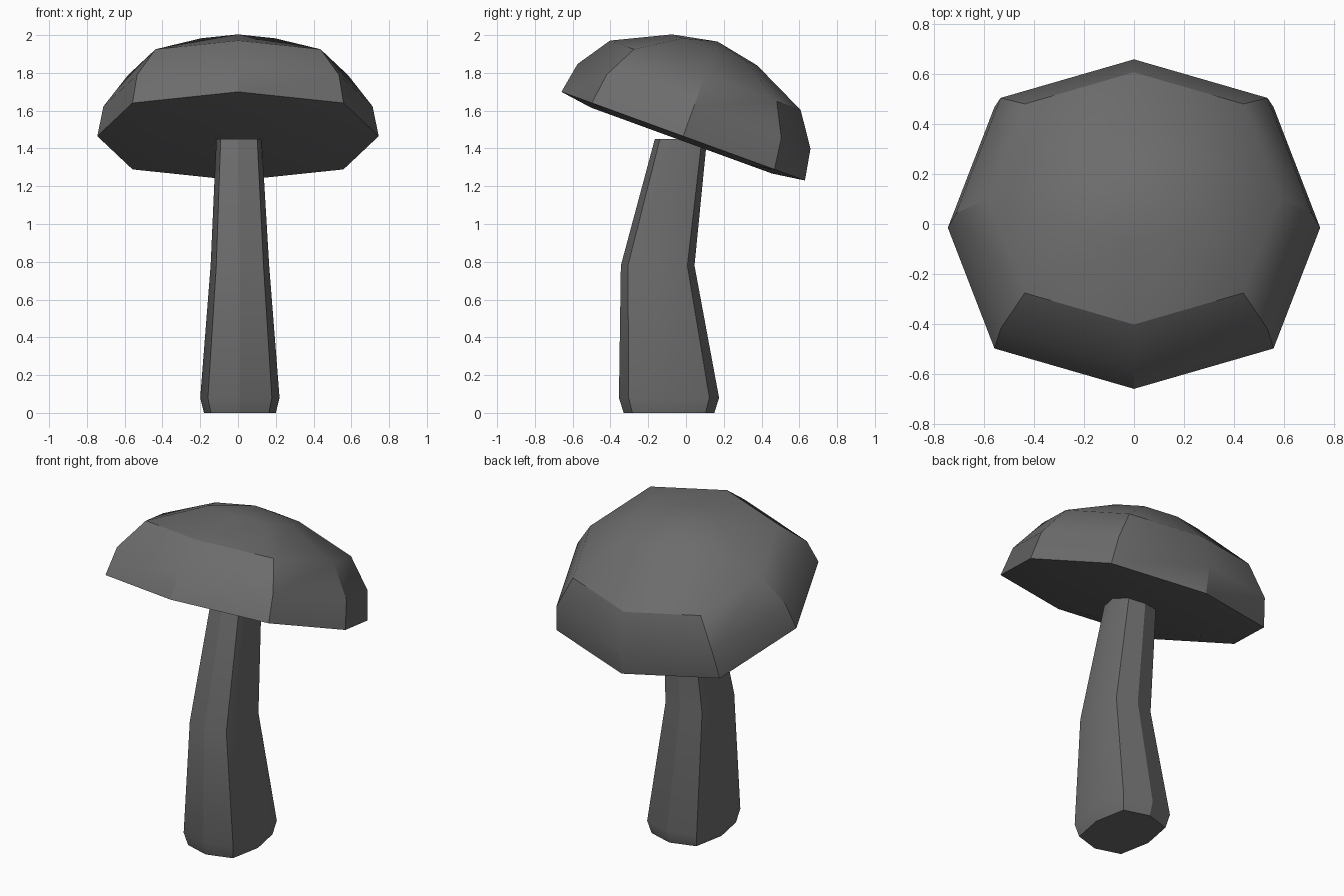
import bpy, bmesh
from math import radians, sin, cos, pi
from mathutils import Matrix

cube = bpy.data.objects.get("Cube")
if cube:
    bpy.data.objects.remove(cube, do_unlink=True)

grey = bpy.data.materials.new("dark grey")
grey.use_nodes = True
colour = (0.15, 0.15, 0.15, 1)
grey.diffuse_color = colour
grey.node_tree.nodes["Principled BSDF"].inputs["Base Color"].default_value = colour


def loft(name, rings, diagonal, matrix=Matrix(), tip=None):
    """Join eight-sided rings (x, y, z, x radius, y radius) from bottom to top."""
    bm = bmesh.new()
    loops = []
    for x, y, z, rx, ry in rings:
        loop = []
        for i in range(8):
            a = i * pi / 4
            k = diagonal if i % 2 else 1
            loop.append(bm.verts.new((x + k * rx * cos(a), y + k * ry * sin(a), z)))
        loops.append(loop)
    for low, high in zip(loops, loops[1:]):
        for i in range(8):
            j = (i + 1) % 8
            bm.faces.new((low[i], low[j], high[j], high[i]))
    bm.faces.new(loops[0][::-1])
    top = loops[-1]
    if tip is None:
        bm.faces.new(top)
    else:
        point = bm.verts.new((0, 0, tip))
        for i in range(8):
            bm.faces.new((top[i], top[(i + 1) % 8], point))
    bmesh.ops.recalc_face_normals(bm, faces=bm.faces)
    bm.transform(matrix)
    mesh = bpy.data.meshes.new(name)
    bm.to_mesh(mesh)
    bm.free()
    mesh.materials.append(grey)
    obj = bpy.data.objects.new(name, mesh)
    bpy.context.collection.objects.link(obj)
    bpy.ops.object.select_all(action="DESELECT")
    obj.select_set(True)
    bpy.context.view_layer.objects.active = obj
    bpy.ops.object.shade_smooth_by_angle(angle=radians(30))
    return obj


# Bent, tapering stem
loft("stem", [
    (0.01, -0.09, 0.0, 0.19, 0.24),
    (0.01, -0.09, 0.08, 0.21, 0.265),
    (0.01, -0.15, 0.78, 0.155, 0.195),
    (0.005, -0.027, 1.45, 0.12, 0.138),
], 1.14)

# Domed cap, tilted back, with a shallow convex underside
profile = [(0.51, -0.025), (0.686, 0), (0.656, 0.168), (0.537, 0.343), (0.24, 0.486)]
tilt = Matrix.Translation((0, -0.015, 1.465)) @ Matrix.Rotation(radians(-20), 4, "X")
loft("cap", [(0, 0, h, r * 1.086, r) for r, h in profile], 1.06, tilt, tip=0.533)
